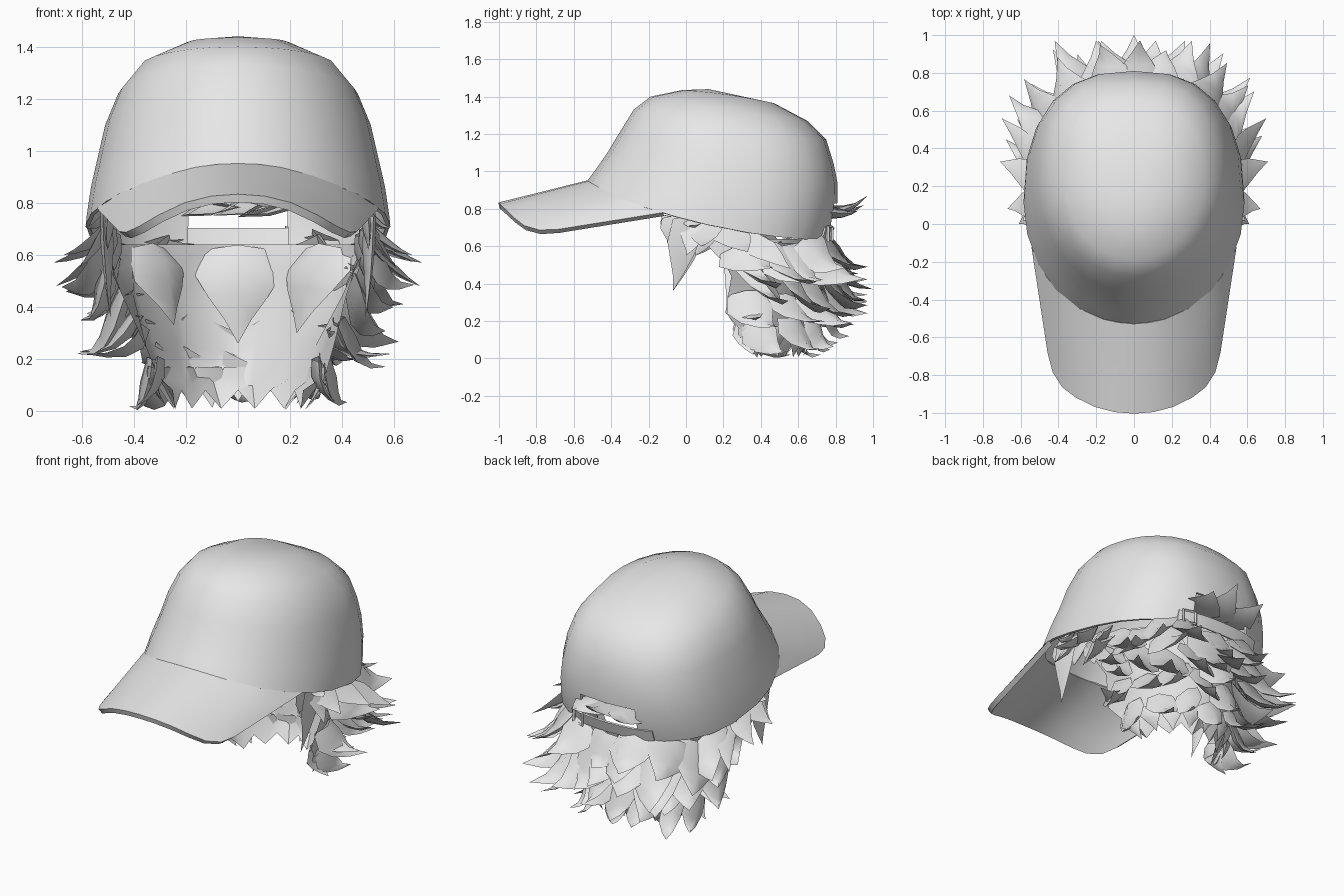
import bpy, bmesh, math, random
from mathutils import Vector

cube = bpy.data.objects.get("Cube")
if cube:
    bpy.data.objects.remove(cube, do_unlink=True)
random.seed(11)

grey = bpy.data.materials.new("plain_grey")
grey.use_nodes = True
grey.diffuse_color = (0.8, 0.8, 0.8, 1)
grey.node_tree.nodes["Principled BSDF"].inputs["Base Color"].default_value = (0.8, 0.8, 0.8, 1)


def finish(name, bm, angle=35, thick=0, offset=-1):
    """Turn a bmesh into a shaded object, with an optional wall thickness."""
    bmesh.ops.recalc_face_normals(bm, faces=bm.faces)
    mesh = bpy.data.meshes.new(name)
    bm.to_mesh(mesh)
    bm.free()
    mesh.materials.append(grey)
    ob = bpy.data.objects.new(name, mesh)
    bpy.context.collection.objects.link(ob)
    bpy.ops.object.select_all(action="DESELECT")
    ob.select_set(True)
    bpy.context.view_layer.objects.active = ob
    if thick:
        mod = ob.modifiers.new("wall", "SOLIDIFY")
        mod.thickness, mod.offset = thick, offset
        bpy.ops.object.modifier_apply(modifier="wall")
    bpy.ops.object.shade_smooth_by_angle(angle=math.radians(angle))


def loft(bm, rows, closed=False):
    """Bridge rows of points with quads."""
    rows = [[bm.verts.new(p) for p in row] for row in rows]
    n = len(rows[0])
    for a, b in zip(rows, rows[1:]):
        for i in range(n if closed else n - 1):
            j = (i + 1) % n
            bm.faces.new((a[i], a[j], b[j], b[i]))
    return rows


# Crown rings: front z, side z, back z, front y, back y, half width
RINGS = [(.93, .715, .63, -.54, .77, .585), (.96, .76, .70, -.52, .79, .58),
         (1.0, .86, .83, -.49, .81, .565), (1.1, .97, .94, -.42, .81, .54),
         (1.2, 1.1, 1.04, -.36, .79, .51), (1.33, 1.22, 1.17, -.28, .75, .46),
         (1.4, 1.33, 1.27, -.19, .65, .37), (1.435, 1.41, 1.365, -.02, .47, .2)]


def ring_point(ring, angle, grow=0):
    """Point on a crown ring; angle 0 is the back, positive goes to +x."""
    zf, zs, zb, yf, yb, hw = ring
    s, c = math.sin(angle), math.cos(angle)
    e = 0.8 if c > 0 else 1.0
    u = math.copysign(abs(s) ** e, s)
    v = math.copysign(abs(c) ** e, c)
    t = (v + 1) / 2
    z = zf * (2*t - 1) * (t - 1) + zs * 4 * t * (1 - t) + zb * t * (2*t - 1)
    return Vector((u * (hw + grow), (yf + yb) / 2 + v * ((yb - yf) / 2 + grow), z))


# Crown with the adjuster opening at the back
SEG = 24
bm = bmesh.new()
rows = loft(bm, [[ring_point(r, math.tau * i / SEG) for i in range(SEG)] for r in RINGS], True)
apex = bm.verts.new((0, .12, 1.44))
for i in range(SEG):
    bm.faces.new((rows[-1][i], rows[-1][(i + 1) % SEG], apex))
hole = []
for f in bm.faces:
    c = f.calc_center_median()
    if c.y > .6 and abs(c.x) < .15 and c.z < .78:
        hole.append(f)
bmesh.ops.delete(bm, geom=hole, context="FACES")
finish("cap_crown", bm, 40, .015)

# Adjuster strap and its buckle
bm = bmesh.new()
angles = [math.radians(a) for a in range(-24, 25, 6)]
loft(bm, [[ring_point(r, a, .004) for a in angles] for r in RINGS[:2]])
finish("adjuster_strap", bm, 40, .012)
spot = (ring_point(RINGS[0], .3, .012) + ring_point(RINGS[1], .3, .012)) / 2
bpy.ops.mesh.primitive_torus_add(major_segments=4, minor_segments=4, major_radius=.055,
                                 minor_radius=.01, location=spot)
buckle = bpy.context.object
buckle.name = "strap_buckle"
for v in buckle.data.vertices:
    x, y, z = v.co
    v.co = ((x - y) * .7, z, (x + y) * .7)
buckle.rotation_euler.z = -.3
buckle.data.materials.append(grey)

# Brim: lofted between the crown seam and the curved front edge
REAR = [(0, -.525, .95), (.08, -.518, .947), (.16, -.5, .936), (.28, -.445, .905),
        (.37, -.37, .872), (.45, -.28, .838), (.53, -.12, .785)]
FRONT = [(0, -1, .832), (.1, -.992, .825), (.2, -.965, .80), (.3, -.915, .753),
         (.37, -.86, .712), (.42, -.78, .69), (.445, -.68, .695)]


def mirrored(half):
    return [Vector((-x, y, z)) for x, y, z in half[:0:-1]] + [Vector(p) for p in half]


bm = bmesh.new()
loft(bm, [[a.lerp(b, t) - Vector((0, 0, .014)) for a, b in zip(mirrored(REAR), mirrored(FRONT))]
          for t in (0, .25, .5, .75, 1)])
finish("cap_brim", bm, 40, .032, 0)

# Hair lining: z, half width, depth, centre y
LINING = [(.02, .25, .28, .33), (.12, .31, .38, .28), (.25, .36, .46, .23),
          (.42, .43, .5, .22), (.55, .48, .53, .2), (.64, .51, .56, .17)]


def lining_point(angle, z):
    for a, b in zip(LINING, LINING[1:]):
        if z <= b[0] or b is LINING[-1]:
            t = min(1, max(0, (z - a[0]) / (b[0] - a[0])))
            w, d, cy = (p + (q - p) * t for p, q in zip(a[1:], b[1:]))
            return Vector((math.sin(angle) * w, cy + math.cos(angle) * d, z))


bm = bmesh.new()
arc = [math.radians(a) for a in range(-90, 91, 15)]
rows = loft(bm, [[lining_point(a, r[0]) for a in arc] for r in LINING])
for i, v in enumerate(rows[0]):
    v.co.z = .01 if i % 2 else .08
for row in rows[1:-1]:
    for v in row:
        v.co += Vector([random.uniform(-.025, .025) for _ in range(3)])
finish("hair_lining", bm, 40)


def spike(bm, base, mid, tip, width, side):
    """Curved, flattened lock of hair that narrows to a long point."""
    base, mid, tip = Vector(base), Vector(mid), Vector(tip)
    across = Vector(side).normalized()
    rows = []
    for t, w in ((0, .75), (.25, 1), (.5, .68), (.75, .3)):
        p = base * (1 - t)**2 + mid * 2 * t * (1 - t) + tip * t * t
        along = ((mid - base) * (1 - t) + (tip - mid) * t).normalized()
        up = across.cross(along).normalized()
        h = width * w / 2
        row = [p + across * h, p + up * h * .42, p - across * h, p - up * h * .12]
        for q in row:
            q.z = max(q.z, .005)
        rows.append(row)
    rows = loft(bm, rows, True)
    end = bm.verts.new(tip)
    for i in range(4):
        bm.faces.new((rows[-1][i], rows[-1][(i + 1) % 4], end))


# Layered locks: height, count, arc limit, length, droop, width, lift
LAYERS = [(.58, 9, 88, .24, .09, .29, .04), (.49, 8, 84, .27, .11, .31, .09),
          (.38, 9, 82, .25, .09, .28, .09), (.26, 8, 82, .19, .08, .25, .09),
          (.15, 7, 84, .1, .08, .2, .08)]
bm = bmesh.new()
for z, count, limit, length, droop, width, lift in LAYERS:
    for i in range(count):
        a = math.radians(limit * (2 * i / (count - 1) - 1)) + random.uniform(-.07, .07)
        root = lining_point(a, z + random.uniform(-.03, .03))
        out = Vector((math.sin(a), math.cos(a), 0))
        side = Vector((math.cos(a), -math.sin(a), random.uniform(-.8, .8)))
        flank = abs(math.sin(a))
        sweep = Vector((random.uniform(-.07, .07), .22 * flank, 0))
        reach = length * random.uniform(.75, 1.15) * (1 - .12 * flank)
        fall = droop * random.uniform(.5, 1.8)
        tip = root + out * reach + sweep - Vector((0, 0, fall))
        tip.y, tip.z = min(tip.y, .97), max(tip.z, .02)
        mid = root + out * reach * .35 + sweep * .4 - Vector((0, 0, fall + .03))
        spike(bm, root + out * .01 + Vector((0, .05 * flank, lift)), mid, tip, width, side)
spike(bm, (0, .71, .52), (0, .84, .38), (0, 1, .37), .26, (1, 0, .2))

# Flicked corner locks low beside the jaw
for s in (-1, 1):
    spike(bm, (s * .37, .34, .32), (s * .4, .33, .2), (s * .59, .4, .22), .2, (0, s, .2))
    spike(bm, (s * .31, .33, .2), (s * .31, .33, .07), (s * .39, .36, .02), .17, (0, s, .2))

# Short fringe along the nape
for i in range(9):
    a = math.radians(-80 + 20 * i)
    root = lining_point(a, .17)
    out = Vector((math.sin(a), math.cos(a), 0))
    tip = lining_point(a, .02) + out * random.uniform(.0, .04)
    tip.z = random.uniform(0, .04)
    spike(bm, root, (root + tip) / 2 + out * .03, tip, .14, (out.y, -out.x, 0))

# Broad locks lying against the inside of the nape
for a, low in ((-.8, .33), (0, .26), (.75, .3)):
    root, tip = lining_point(a, .62), lining_point(a, low)
    inward = Vector((math.sin(a), math.cos(a), 0)) * -.05
    spike(bm, root, (root + tip) / 2 + inward, tip + inward, .34,
          (-math.cos(a), math.sin(a), 0))
finish("hair_locks", bm, 60)

# Sideburn locks in front of the ears, mirrored: base, tip, width
SIDEBURNS = [((.52, .0, .76), (.49, -.07, .36), .19), ((.5, -.08, .76), (.5, -.1, .62), .13),
             ((.5, .05, .74), (.61, .0, .55), .16), ((.5, .1, .72), (.67, .08, .6), .18),
             ((.49, .1, .7), (.5, .05, .55), .16), ((.5, .2, .7), (.71, .33, .57), .2),
             ((.51, .04, .76), (.59, .02, .71), .12), ((.48, .2, .68), (.5, .24, .48), .2),
             ((.5, .3, .66), (.7, .56, .48), .2)]
bm = bmesh.new()
for s in (-1, 1):
    for base, tip, width in SIDEBURNS:
        base, tip = (Vector((s * p[0], p[1], p[2])) for p in (base, tip))
        mid = (base + tip) / 2 + Vector((s * .01, .03, -.04))
        spike(bm, base, mid, tip, width, (0, s, .2))
finish("sideburns", bm, 60)

# Tuft pushed through the opening above the strap
bm = bmesh.new()
for x, tx, ty, tz in ((.02, .03, .97, .87), (.11, .17, .92, .79), (-.1, -.18, .95, .82)):
    spike(bm, (x, .7, .77), (x * 1.1, .86, .75), (tx, ty, tz), .24, (1, 0, .15))
finish("back_tuft", bm, 60)
